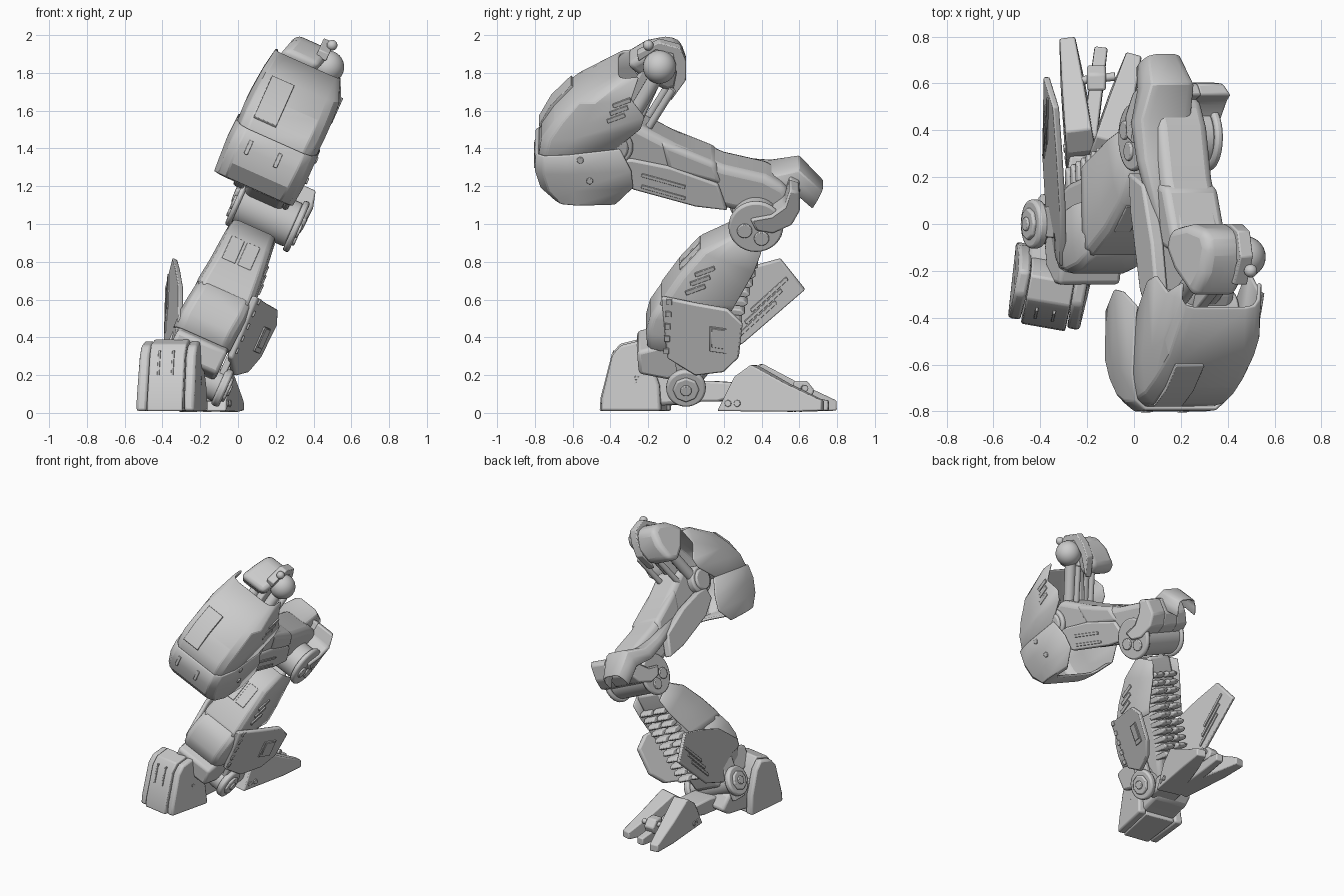
import bpy, bmesh, math
from mathutils import Matrix, Vector

if "Cube" in bpy.data.objects:
    bpy.data.objects.remove(bpy.data.objects["Cube"])

A = math.radians(24)
# leg frame: the whole limb leans sideways about the y axis; u = across, w = along the lean
LEG = Matrix.Translation((-.33, 0, 0)) @ Matrix.Rotation(A, 4, 'Y')
FOOT = Matrix.Translation((-.305, 0, 0)) @ Matrix.Rotation(math.radians(-10), 4, 'Z')
W = Matrix.Identity(4)


def finish(name, bm, bevel=0, thick=0, seg=2):
    bmesh.ops.recalc_face_normals(bm, faces=bm.faces)
    me = bpy.data.meshes.new(name)
    bm.to_mesh(me)
    bm.free()
    ob = bpy.data.objects.new(name, me)
    bpy.context.collection.objects.link(ob)
    if thick:
        m = ob.modifiers.new("wall", 'SOLIDIFY')
        m.thickness, m.offset = thick, -1
    if bevel:
        m = ob.modifiers.new("bevel", 'BEVEL')
        m.width, m.segments, m.limit_method = bevel, seg, 'ANGLE'
    return ob


def to_w(z, ref, M):
    return (z - M[2][3] - M[2][0] * ref) / M[2][2]


def prism(name, pts, u0, u1, ref=0, bevel=.012, M=LEG, warp=None, seg=2):
    """Side profile (y, z as read at u = ref) pushed out from u0 to u1."""
    warp = warp or (lambda u, y, w: u)
    bm = bmesh.new()
    rings = []
    for u in (u0, u1):
        ring = []
        for y, z in pts:
            w = to_w(z, ref, M)
            ring.append(bm.verts.new(M @ Vector((warp(u, y, w), y, w))))
        rings.append(ring)
        bm.faces.new(ring)
    n = len(pts)
    for i in range(n):
        j = (i + 1) % n
        bm.faces.new((rings[0][i], rings[0][j], rings[1][j], rings[1][i]))
    return finish(name, bm, bevel, seg=seg)


def shell(name, stations, ch=.06, cut=.35, thick=.018, bevel=.006):
    """Open armour plate: stations of front (y,w), back (y,w), u0, u1 with chamfered corners."""
    bm = bmesh.new()
    rows = []
    for yf, wf, yb, wb, u0, u1 in stations:
        f, b = Vector((0, yf, wf)), Vector((0, yb, wb))
        m, k = f.lerp(b, cut), f.lerp(b, cut * .25)
        sec = [(u0, b), (u0, m), (u0 + ch * .35, k), (u0 + ch, f),
               (u1 - ch, f), (u1 - ch * .35, k), (u1, m), (u1, b)]
        rows.append([bm.verts.new(LEG @ Vector((u, p.y, p.z))) for u, p in sec])
    for r, s in zip(rows, rows[1:]):
        for i in range(7):
            bm.faces.new((r[i], r[i + 1], s[i + 1], s[i]))
    return finish(name, bm, bevel, thick, 1)


def disc(name, y, z, r, u0, u1, ref, bevel=.012, M=LEG, n=32):
    pts = [(y + r * math.cos(t * math.tau / n), z + r * M[2][2] * math.sin(t * math.tau / n)) for t in range(n)]
    return prism(name, pts, u0, u1, ref, bevel, M)


def rod(name, a, b, r, M=LEG):
    a, b = M @ Vector(a), M @ Vector(b)
    bm = bmesh.new()
    bmesh.ops.create_cone(bm, cap_ends=True, segments=16, radius1=r, radius2=r, depth=(b - a).length)
    q = (b - a).to_track_quat('Z', 'Y').to_matrix().to_4x4()
    bmesh.ops.transform(bm, matrix=Matrix.Translation((a + b) / 2) @ q, verts=bm.verts)
    return finish(name, bm, r * .15)


def ball(name, u, y, w, r):
    bm = bmesh.new()
    bmesh.ops.create_uvsphere(bm, u_segments=32, v_segments=16, radius=r)
    bmesh.ops.translate(bm, verts=bm.verts, vec=LEG @ Vector((u, y, w)))
    return finish(name, bm)


def slot(name, y, z, ln, h, ang, u, ref, M=LEG, warp=None):
    c, s = math.cos(ang), math.sin(ang)
    pts = [(y + a * c - b * s, z + a * s + b * c) for a, b in
           ((-ln / 2, -h / 2), (ln / 2, -h / 2), (ln / 2, h / 2), (-ln / 2, h / 2))]
    return prism(name, pts, u - .006, u + .006, ref, .002, M, warp, 1)


# thigh armour: upper shell, lower skirt, front panel
shell("thigh_armour_upper", [(-.785, 1.48, -.42, 1.54, -.33, .125), (-.765, 1.62, -.24, 1.70, -.335, .13),
      (-.70, 1.72, -.22, 1.77, -.33, .13), (-.59, 1.84, -.29, 1.87, -.32, .125), (-.36, 1.97, -.25, 1.98, -.30, .075)], .07)
shell("thigh_armour_skirt", [(-.55, 1.245, -.40, 1.25, -.30, .09), (-.69, 1.25, -.37, 1.26, -.335, .12),
      (-.77, 1.33, -.28, 1.36, -.34, .13), (-.80, 1.43, -.29, 1.46, -.345, .135), (-.795, 1.53, -.35, 1.585, -.34, .135)], .07)
front = [(-.772, 1.60), (-.705, 1.725), (-.60, 1.835)]
pz = lambda y, w: (y, w * math.cos(A))
prism("thigh_front_panel", [pz(y - .008, w + .006) for y, w in front] + [pz(y + .02, w - .02) for y, w in front[::-1]],
      -.26, -.13, 0, .003)
for u in (-.23, -.06):
    prism("skirt_vent", [pz(-.806, 1.40), pz(-.803, 1.48), pz(-.78, 1.48), pz(-.78, 1.40)], u, u + .022, 0, .003)
for i in range(3):
    slot("armour_side_vent", -.37 + .015 * i, 1.56 + .04 * i, .10, .022, .35, .127, .13)
for y, z in ((-.51, 1.23), (-.56, 1.34)):
    disc("skirt_bolt", y, z, .018, .12, .142, .13, .003, n=16)

# hip: housing, ball, struts
dome = lambda u, y, w: u + .3 * (w - 2.05)
prism("hip_housing", [(-.32, 1.88), (-.21, 1.955), (-.1, 1.98), (-.03, 1.955), (0, 1.86), (-.02, 1.75), (-.1, 1.72), (-.2, 1.77)],
      -.24, -.03, -.16, .05, warp=dome, seg=3)
ball("hip_ball", -.01, -.14, 2.0, .088)
disc("hip_axle", -.14, 1.83, .05, -.2, 0, .0)
prism("hip_bracket", [(-.26, 1.9), (-.14, 1.96), (-.03, 1.93), (0, 1.86), (0, 1.76), (-.08, 1.65), (-.05, 1.8), (-.07, 1.9), (-.16, 1.92), (-.25, 1.86)],
      -.09, -.03, -.03, .006)
ball("hip_knob", -.035, -.2, 2.115, .028)
for u in (-.16, -.02):
    rod("hip_strut", (u, -.14, 1.97), (u, -.36, 1.57), .038)
    rod("hip_piston", (u + .03, -.07, 1.88), (u + .03, -.22, 1.62), .02)
prism("hip_link", [(-.2, 1.85), (-.08, 1.84), (-.26, 1.45), (-.4, 1.5)], -.11, -.06, 0, .01)

# thigh: joint, beam, side plates, rear guard
disc("thigh_joint", -.38, 1.40, .10, -.2, .11, .11)
disc("thigh_joint_cap", -.38, 1.40, .075, -.215, .125, .11)
prism("thigh_beam", [(-.42, 1.46), (-.28, 1.53), (-.05, 1.41), (.2, 1.30), (.42, 1.25), (.53, 1.19), (.57, 1.11), (.48, 1.03),
      (.24, 1.07), (-.28, 1.2), (-.42, 1.3)], -.15, .085, .085, .04, seg=3)
plate = [(-.38, 1.34), (-.28, 1.34), (-.08, 1.30), (.17, 1.21), (.22, 1.07), (.05, 1.09), (-.28, 1.18), (-.4, 1.26)]
prism("thigh_plate_inner", plate, .07, .105, .1)
prism("thigh_plate_outer", [(y, z + .13) for y, z in plate], -.215, -.155, -.2)
prism("thigh_sleeve", [(-.14, 1.44), (.16, 1.32), (.2, 1.2), (-.1, 1.28)], -.16, .095, .09, .03, seg=3)
for z in (1.23, 1.17):
    slot("thigh_vent", -.12, z, .24, .018, -.27, .105, .1)
shell("thigh_rear_guard", [(-.02, 1.46, -.02, 1.40, -.17, -.03), (.28, 1.40, .26, 1.33, -.22, .01), (.45, 1.385, .43, 1.29, -.23, .03),
      (.6, 1.425, .57, 1.29, -.2, .03), (.73, 1.295, .67, 1.19, -.16, .02)], .05, .5, .015)

# knee: drum, caps, straps
disc("knee_drum", .37, .98, .125, -.15, .17, .2)
for u0, u1 in ((-.17, -.14), (.165, .20)):
    disc("knee_ring", .37, .98, .145, u0, u1, .2)
for u in (-.17, .20):
    disc("knee_bolt", .31, .965, .04, u - .012, u + .012, .2, .005, n=20)
    disc("knee_bolt", .40, .925, .04, u - .012, u + .012, .2, .005, n=20)
strap = [(.34, 1.03), (.45, 1.05), (.52, 1.1), (.55, 1.18), (.6, 1.16), (.605, 1.06), (.56, .99), (.46, .955), (.37, .97)]
taper_in = lambda u, y, w: u * (1 - max(0, y - .52) * 2.5)
prism("knee_strap_inner", strap, .06, .22, .2, .012, warp=taper_in)
prism("knee_strap_outer", strap, -.19, -.07, .2, .012, warp=taper_in)
prism("knee_back_cap", strap[2:8], -.08, .07, .2, .01, warp=taper_in)

# shin: core, front shells, cover panel
prism("shin_core", [(.36, .95), (.12, .88), (-.04, .66), (-.12, .42), (-.06, .2), (.1, .2), (.18, .38), (.22, .58), (.33, .8)],
      -.13, .1, 0, .03)
shell("shin_upper", [(.25, 1.07, .40, .98, -.145, .115), (.08, .98, .36, .87, -.155, .125), (-.04, .84, .31, .78, -.165, .14),
      (-.125, .71, .26, .69, -.18, .15), (-.14, .67, .24, .65, -.18, .15)], .04, .3)
shell("shin_lower", [(-.13, .70, .1, .68, -.175, .145), (-.19, .6, .08, .58, -.19, .145), (-.212, .51, .05, .5, -.2, .135),
      (-.205, .42, .0, .4, -.195, .13)], .05, .35)
for k in (-.11, -.02):
    prism("shin_panel", [pz(-.035, .855), pz(.075, .982), pz(.09, .96), pz(-.02, .83)], k, k + .075, 0, .004)
for i in range(3):
    slot("shin_vent", .05 + .025 * i, .655 + .045 * i, .11, .022, .35, .146 - .007 * i, .14)
for i in range(5):
    slot("shin_clip", -.105 + .004 * i, .33 + .065 * i, .03, .03, 0, .165, .16)

# calf: flared inner panel and long outer fin
flare = lambda u, y, w: u + .36 * (y + .1)
prism("calf_panel_inner", [(-.13, .59), (.05, .58), (.22, .575), (.3, .51), (.28, .33), (.2, .24), (.05, .2), (-.1, .27)],
      .125, .16, .2, .01, warp=flare)
slot("calf_slot", .17, .41, .09, .13, 0, .162, .2, warp=flare)
slot("calf_slot_cover", .17, .42, .07, .10, 0, .167, .2, warp=flare)
fin = lambda u, y, w: u - .215 - .12 * (y - .4) - .27 * (w - .345)
prism("calf_fin_outer", [(-.18, .54), (.05, .68), (.3, .75), (.5, .79), (.63, .64), (.3, .40), (.05, .33), (-.14, .40)],
      -.015, .015, -.27, .008, warp=fin)
for i in range(3):
    for u in (-.017, .017):
        slot("fin_vent", .38 + .03 * i, .52 + .055 * i, .24, .018, .65, u, -.27, warp=fin)
# spine ribs down the back of the calf
for i in range(11):
    t = i / 10
    y, z = .34 - .14 * t, .82 - .49 * t
    for u in (-.115, .005):
        prism("spine_rib", [(y - .08, z - .012), (y + .02, z - .024), (y + .045, z - .01), (y + .02, z + .012), (y - .08, z + .02)],
              u, u + .095, 0, .008)

# ankle
disc("ankle_drum", 0, .13, .085, -.2, .17, .18)
for u0, u1 in ((-.225, -.18), (.15, .195)):
    disc("ankle_ring", 0, .13, .105, u0, u1, .18)
for u in (-.225, .195):
    disc("ankle_cap", 0, .13, .07, u - .015, u + .015, .18, .008, n=8)
    disc("ankle_hub", 0, .13, .03, u - .025, u + .025, .18, .005, n=16)
prism("ankle_collar", [(-.26, .37), (-.14, .40), (.02, .36), (.06, .26), (-.1, .22), (-.25, .25)], -.17, .12, .0, .02)
for u in (-.19, .125):
    prism("ankle_link", [(-.06, .42), (.08, .42), (.06, .15), (-.05, .15)], u, u + .035, .1 if u > 0 else -.15, .008)

# front foot: banded toe cap with chamfered sides, and instep
toe = [(-.45, .01), (-.445, .08), (-.385, .31), (-.34, .365), (-.24, .39), (-.19, .33), (-.13, .15), (-.12, .01)]
side = [(y + .012, z * .98) if y > -.4 else (y + .015, z) for y, z in toe]
lean = lambda u, y, w: u * (1.0 - .42 * w) * (1 + 1.6 * min(0, y + .36)) - .01 * (.39 - w)
for name, p, u0, u1, b in (("toe_cap", toe, -.115, .11, .008), ("toe_side_outer", side, -.18, -.117, .014),
                           ("toe_side_inner", side, .112, .175, .014)):
    prism(name, p, u0, u1, 0, b, FOOT, lean)
for u in (-.06, .03):
    prism("toe_groove", [(-.42, .2), (-.386, .33), (-.37, .33), (-.4, .2)], u, u + .014, 0, .002, FOOT, lean)
prism("instep", [(-.3, .25), (-.1, .25), (.05, .2), (.12, .1), (.05, .05), (-.1, .04), (-.3, .02)], -.12, .13, 0, .02, FOOT)
for i in range(2):
    slot("instep_rib", -.2, .15 + .03 * i, .1, .02, -.1, .15, 0, FOOT)

# heel: block, three spread prongs, cross link
prism("heel_block", [(.02, .16), (.14, .17), (.3, .16), (.33, .1), (.2, .06), (.02, .06)], -.02, .16, 0, .012, FOOT)


def prong(name, base, tip, wid, tipw, h):
    b, t = Vector(base), Vector(tip)
    d, L = t - b, (t - b).length
    M = Matrix.Translation((b.x, b.y, 0)) @ Matrix.Rotation(math.atan2(-d.x, d.y), 4, 'Z')
    taper = lambda u, y, w: u * (wid + (tipw - wid) * max(0, y / L)) * (1.15 - w)
    prism(name, [(-.16, .01), (-.07, h * .75), (.02, h), (L * .5, h * .62), (L, .065), (L, .012), (L * .55, .006)],
          -.5, .5, 0, .008, M, taper)
    for y in (-.1, -.05):
        disc(name + "_bolt", y, .05, .018, -wid * .56, wid * .56, 0, .003, M, 12)


prong("heel_prong_outer", (-.235, .38), (-.285, .795), .13, .06, .26)
prong("heel_prong_inner", (-.105, .34), (.0, .725), .15, .06, .255)
prong("heel_prong_middle", (-.19, .36), (-.14, .755), .06, .05, .17)
rod("heel_cross_link", (-.25, .61, .13), (-.08, .63, .13), .018, W)
prism("heel_knuckle", [(.57, .17), (.64, .17), (.68, .12), (.66, .07), (.57, .08)], -.2, -.12, 0, .01, W)
rod("heel_axle", (-.29, .31, .12), (-.08, .31, .12), .04, W)

bpy.ops.object.select_all(action='SELECT')
bpy.context.view_layer.objects.active = bpy.context.selected_objects[0]
bpy.ops.object.shade_smooth_by_angle(angle=math.radians(28))
